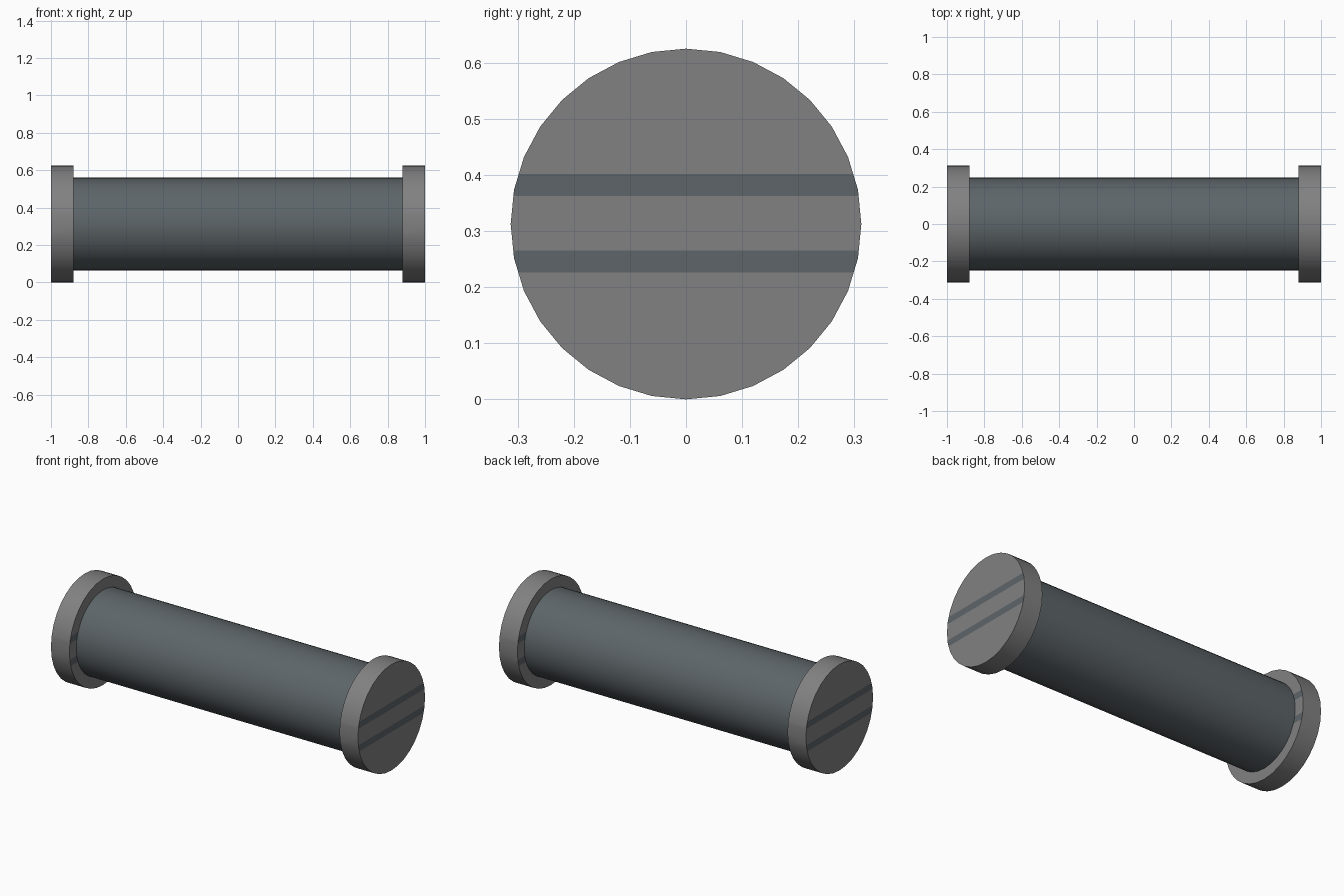
import bpy, bmesh, math
from mathutils import Matrix

cube = bpy.data.objects.get("Cube")
if cube:
    bpy.data.objects.remove(cube, do_unlink=True)

CENTRE = 0.3125
CAP_RADIUS = 0.3125
TUBE_RADIUS = 0.248
CAP_INNER = 0.88
STRIPES = [(-0.086, -0.047), (0.05, 0.089)]  # heights relative to the axis


def material(name, rgb):
    mat = bpy.data.materials.new(name)
    mat.use_nodes = True
    mat.diffuse_color = (*rgb, 1)
    mat.node_tree.nodes["Principled BSDF"].inputs["Base Color"].default_value = (*rgb, 1)
    return mat


grey = material("mid grey", (0.22, 0.22, 0.22))
slate = material("slate grey", (0.11, 0.13, 0.14))


def cylinder(name, radius, x0, x1, mats, stripes=()):
    """32-sided cylinder along x, optionally with bands on its end faces."""
    bm = bmesh.new()
    bmesh.ops.create_cone(bm, cap_ends=True, segments=32, radius1=radius,
                          radius2=radius, depth=x1 - x0,
                          matrix=Matrix.Rotation(math.pi / 2, 4, 'Y'))
    # Cut only the end discs along the stripe borders
    for height in (h for band in stripes for h in band):
        discs = [f for f in bm.faces if abs(f.normal.x) > 0.9]
        geom = discs + list({e for f in discs for e in f.edges}) \
            + list({v for f in discs for v in f.verts})
        bmesh.ops.bisect_plane(bm, geom=geom, plane_co=(0, 0, height),
                               plane_no=(0, 0, 1))
        bm.normal_update()
    for f in bm.faces:
        z = f.calc_center_median().z
        if abs(f.normal.x) > 0.9 and any(a < z < b for a, b in stripes):
            f.material_index = 1
    mesh = bpy.data.meshes.new(name)
    bm.to_mesh(mesh)
    bm.free()
    for m in mats:
        mesh.materials.append(m)
    obj = bpy.data.objects.new(name, mesh)
    obj.location = ((x0 + x1) / 2, 0, CENTRE)
    bpy.context.collection.objects.link(obj)
    bpy.ops.object.select_all(action='DESELECT')
    obj.select_set(True)
    bpy.context.view_layer.objects.active = obj
    bpy.ops.object.shade_smooth_by_angle(angle=math.radians(30))
    return obj


# Main tube and the two striped end caps
cylinder("tube", TUBE_RADIUS, -CAP_INNER, CAP_INNER, [slate])
cylinder("left_cap", CAP_RADIUS, CAP_INNER, 1, [grey, slate], STRIPES)
cylinder("right_cap", CAP_RADIUS, -1, -CAP_INNER, [grey, slate], STRIPES)
